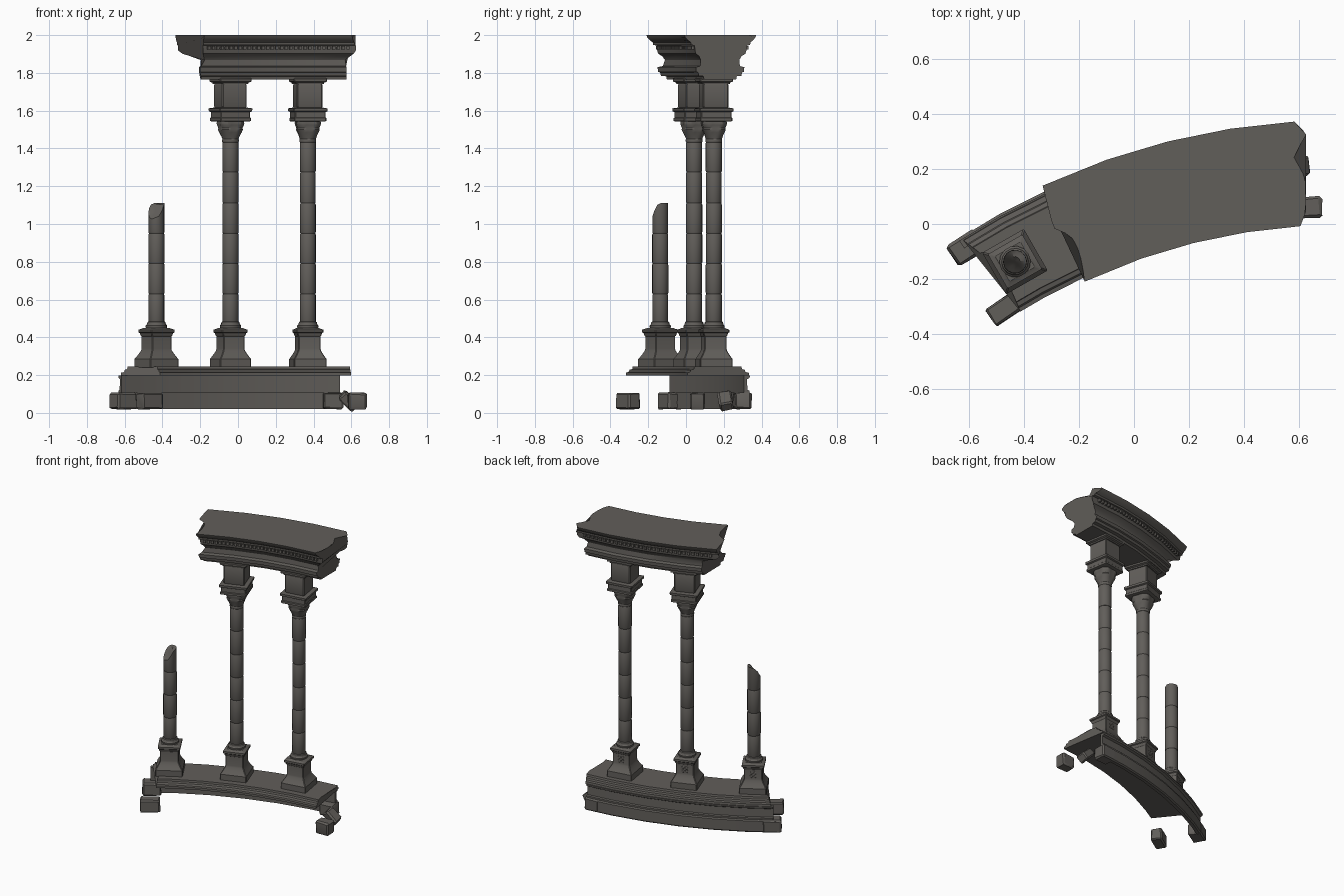
import bpy, bmesh, math, random
from mathutils import Vector, Matrix

if "Cube" in bpy.data.objects:
    bpy.data.objects.remove(bpy.data.objects["Cube"])
random.seed(4)
CX, CY, MID = 0.75, -2.2, 2.387      # centre of the curved plan and its middle radius

stone = bpy.data.materials.new("weathered stone")
stone.diffuse_color = (0.12, 0.112, 0.102, 1)
stone.use_nodes = True
stone.node_tree.nodes["Principled BSDF"].inputs["Base Color"].default_value = stone.diffuse_color

def polar(r, deg, z):
    a = math.radians(deg)
    return Vector((CX - r * math.sin(a), CY + r * math.cos(a), z))

def finish(name, bm):
    bmesh.ops.recalc_face_normals(bm, faces=bm.faces)
    me = bpy.data.meshes.new(name)
    bm.to_mesh(me); bm.free()
    me.materials.append(stone)
    ob = bpy.data.objects.new(name, me)
    bpy.context.collection.objects.link(ob)
    return ob

def loft(name, rings, matrix=None):
    """Skin a list of closed rings of points and cap both ends."""
    bm = bmesh.new()
    loops = [[bm.verts.new(matrix @ Vector(p) if matrix else p) for p in r] for r in rings]
    n = len(loops[0])
    for a, b in zip(loops, loops[1:]):
        for i in range(n):
            bm.faces.new((a[i], a[(i + 1) % n], b[(i + 1) % n], b[i]))
    bm.faces.new(loops[0]); bm.faces.new(loops[-1])
    return finish(name, bm)

def sweep(name, profile, start, end, steps):
    """Sweep a closed (radius, z) profile; start and end angles may depend on the point."""
    s = start if callable(start) else lambda r, z: start
    e = end if callable(end) else lambda r, z: end
    rings = [[polar(r, s(r, z), z) for r, z in profile]]
    rings += [[polar(r, a, z) for r, z in profile] for a in steps]
    rings.append([polar(r, e(r, z), z) for r, z in profile])
    return loft(name, rings)

def square(h, z, cut=0.004):
    pts = []
    for sx, sy in ((1, 1), (-1, 1), (-1, -1), (1, -1)):
        c = [(sx * h, sy * (h - cut), z), (sx * (h - cut), sy * h, z)]
        pts += c if sx * sy > 0 else c[::-1]
    return pts

def circle(r, z, n=14):
    return [(r * math.cos(2 * math.pi * i / n), r * math.sin(2 * math.pi * i / n), z) for i in range(n)]

def table(rows):
    def f(r):
        for (r0, a0), (r1, a1) in zip(rows, rows[1:]):
            if r <= r1:
                return a0 + (a1 - a0) * max(0, r - r0) / (r1 - r0)
        return rows[-1][1]
    return f

def rock(name, loc, size, rot):
    bm = bmesh.new()
    bmesh.ops.create_cube(bm, size=1)
    bmesh.ops.scale(bm, vec=size, verts=bm.verts)
    bmesh.ops.bevel(bm, geom=bm.edges[:], offset=0.009, segments=1, affect='EDGES')
    for v in bm.verts:
        v.co += Vector([random.uniform(-.003, .003) for _ in range(3)])
    m = Matrix.Translation(loc) @ Matrix.Rotation(rot[2], 4, 'Z') @ Matrix.Rotation(rot[1], 4, 'Y') @ Matrix.Rotation(rot[0], 4, 'X')
    bmesh.ops.transform(bm, matrix=m, verts=bm.verts)
    return finish(name, bm)

STEPS = [8.95, 14.1, 19.25]
LONG = STEPS + [24.4, 29]

# Entablature with broken ends
half = [(.085, 1.765), (.088, 1.782), (.112, 1.784), (.116, 1.802), (.126, 1.806), (.128, 1.83),
        (.105, 1.836), (.102, 1.868), (.112, 1.888), (.132, 1.902), (.136, 1.92), (.138, 1.945),
        (.156, 1.948), (.158, 1.962), (.172, 1.972), (.186, 1.988), (.19, 2.0)]
prof = [(MID + d, z) for d, z in half]
prof += [(MID + d, 2.0) for d in (.14, .1, .06, .03, 0, -.03, -.07, -.11, -.15)]
prof += [(MID - d, z) for d, z in reversed(half)]
right = table([(2.19, 3.9), (2.25, 3.2), (2.37, 3.1), (2.45, 4.0), (2.53, 2.8), (2.58, 3.8)])
left = table([(2.19, 25.1), (2.26, 24.5), (2.32, 24.3), (2.37, 24.4), (2.42, 25.5), (2.58, 24.8)])
low_left = table([(2.25, 25.0), (2.3, 24.3), (2.47, 22.6), (2.53, 22.3)])
low_right = table([(2.25, 4.5), (2.35, 4.2), (2.53, 4.0)])
def broken(low, top, notch):
    def f(r, z):
        t = min(1, max(0, (z - 1.86) / .05))
        return low(r) * (1 - t) + top(r) * t + notch * max(0, 1 - abs(z - 1.87) / .04)
    return f
sweep("entablature", prof, broken(low_right, right, .4), broken(low_left, left, -.6), STEPS)

# Dentil rows under the cornice, on both faces
bm = bmesh.new()
knots = [3.8] + STEPS + [24.8]
for rad in (MID - .143, MID + .143):
    for i in range(31):
        a = 4.3 + i * 0.65
        # follow the straight chords of the faceted entablature
        k = max(j for j in range(4) if knots[j] <= a)
        h = math.radians(knots[k + 1] - knots[k]) / 2
        r = rad * math.cos(h) / math.cos(math.radians(a) - math.radians(knots[k]) - h)
        m = Matrix.Translation(polar(r, a, 1.933)) @ Matrix.Rotation(math.radians(a), 4, 'Z') @ Matrix.Diagonal((.016, .018, .02, 1))
        bmesh.ops.create_cube(bm, size=1, matrix=m)
finish("dentils", bm)

# Curved floor slab with stepped edges
slab = [(2.212, .198), (2.212, .213), (2.226, .216), (2.232, .228), (2.248, .232), (2.25, .245),
        (2.29, .245), (2.31, .245), (2.45, .245), (2.47, .245), (2.5, .245), (2.503, .232), (2.518, .228),
        (2.522, .216), (2.54, .213), (2.542, .198)]
slab_end = table([(2.21, 31.7), (2.29, 31.4), (2.31, 30.6), (2.45, 30.6), (2.47, 32), (2.54, 32.6)])
slab_start = table([(2.21, 3.9), (2.3, 4.2), (2.4, 3.7), (2.5, 4.2), (2.54, 4.6)])
sweep("floor_slab", slab, lambda r, z: slab_start(r), lambda r, z: slab_end(r), LONG)

# Outer plinth wall and the thin footing course below it
sweep("outer_plinth", [(2.515, .105), (2.546, .105), (2.546, .118), (2.534, .122), (2.532, .178),
                       (2.546, .186), (2.548, .199), (2.515, .199)], 4.8, 32.9, LONG)
sweep("outer_footing", [(2.525, .02), (2.548, .02), (2.556, .028), (2.556, .1),
                        (2.548, .107), (2.525, .107)], 4.7, 33.6, LONG)

# Footing blocks at the broken ends
for nm, r, a, sz in (("inner_block_left", 2.252, 32.75, (.13, .075, .088)),
                     ("inner_block_right", 2.262, 3.0, (.1, .078, .085)),
                     ("outer_block_left", 2.511, 32.7, (.12, .088, .088)),
                     ("outer_block_right", 2.511, 5.7, (.105, .088, .088))):
    rock(nm, polar(r, a, .064), sz, (0, 0, math.radians(a)))
rock("tilted_stone", Vector((.585, .21, .064)), (.1, .075, .06), (.2, .75, .15))

# Columns
JOINTS = [.478, .63, .79, .95, 1.11, 1.275, 1.435]
for tag, deg, whole in (("left", 29.8, False), ("middle", 19.4, True), ("right", 9.2, True)):
    m = Matrix.Translation(polar(2.378, deg, 0)) @ Matrix.Rotation(math.radians(deg), 4, 'Z')
    loft("pedestal_" + tag, [square(h, z) for h, z in (
        (.087, .24), (.087, .285), (.082, .292), (.07, .312), (.061, .33), (.059, .34), (.059, .405),
        (.063, .41), (.066, .422), (.072, .427), (.072, .44), (.056, .447), (.053, .45))], m)
    loft("column_foot_" + tag, [circle(r, z) for r, z in (
        (.053, .446), (.057, .453), (.057, .462), (.051, .468), (.048, .48), (.043, .484))], m)
    # carved rosette on the outer face of the pedestal
    bm = bmesh.new()
    for i in range(5):
        a = i * math.pi / 2 + math.pi / 4
        d = .017 if i < 4 else 0
        mm = m @ Matrix.Translation((d * math.cos(a), .059, .37 + d * math.sin(a))) @ Matrix.Diagonal((1, .5, 1, 1))
        bmesh.ops.create_icosphere(bm, subdivisions=1, radius=.012, matrix=mm)
    finish("rosette_" + tag, bm)
    # stacked drums
    joints = JOINTS if whole else JOINTS[:4]
    rings = []
    for z0, z1 in zip(joints, joints[1:]):
        r = .0425 + random.uniform(-.0012, .0012)
        rings += [circle(q, z) for q, z in ((r - .003, z0), (r, z0 + .007), (r, z1 - .007), (r - .003, z1))]
    loft("shaft_" + tag, rings, m)
    if not whole:
        # snapped top drum: flat on one side, sloping away on the other
        slope = lambda x, y: 1.11 + min(0, (x + .5 * y) - .016) * 1.5 + (.012 if x < -.02 else 0)
        lines = [circle(.0395, .95), circle(.0425, .957)]
        lines.append([(x, y, slope(x, y)) for x, y, _ in circle(.0425, 0)])
        lines += [[(x, y, slope(x, y) - .003) for x, y, _ in circle(q, 0)] for q in (.036, .018, .004)]
        loft("broken_drum_" + tag, lines, m)
        continue
    # leafy capital blending from round to square
    def leaf(r, z, k):
        out = []
        for i in range(24):
            t = 2 * math.pi * i / 24
            q = r * (1 + k * (.2 * math.sin(2 * t) ** 2 - .04 * (i % 3 == 0)))
            out.append((q * math.cos(t), q * math.sin(t), z))
        return out
    loft("capital_" + tag, [leaf(*v) for v in (
        (.042, 1.432, 0), (.0445, 1.437, 0), (.0445, 1.446, 0), (.043, 1.45, 0), (.047, 1.465, .4), (.054, 1.485, .8),
        (.059, 1.5, 1), (.058, 1.507, .8), (.063, 1.524, 1), (.065, 1.534, 1), (.062, 1.547, 1))], m)
    # impost mouldings, dado block and bearing plate
    loft("impost_" + tag, [square(h, z) for h, z in (
        (.08, 1.543), (.086, 1.546), (.086, 1.56), (.082, 1.564), (.082, 1.592), (.091, 1.597), (.092, 1.612), (.07, 1.616))], m)
    loft("dado_" + tag, [square(h, z, .006) for h, z in (
        (.064, 1.612), (.069, 1.622), (.069, 1.735), (.066, 1.742))], m)
    loft("bearing_plate_" + tag, [square(h, z) for h, z in (
        (.074, 1.74), (.076, 1.748), (.088, 1.754), (.089, 1.768), (.085, 1.772))], m)

# Smooth shading with crisp edges
bpy.ops.object.select_all(action='SELECT')
bpy.context.view_layer.objects.active = bpy.context.selected_objects[0]
bpy.ops.object.shade_smooth_by_angle(angle=math.radians(30))
